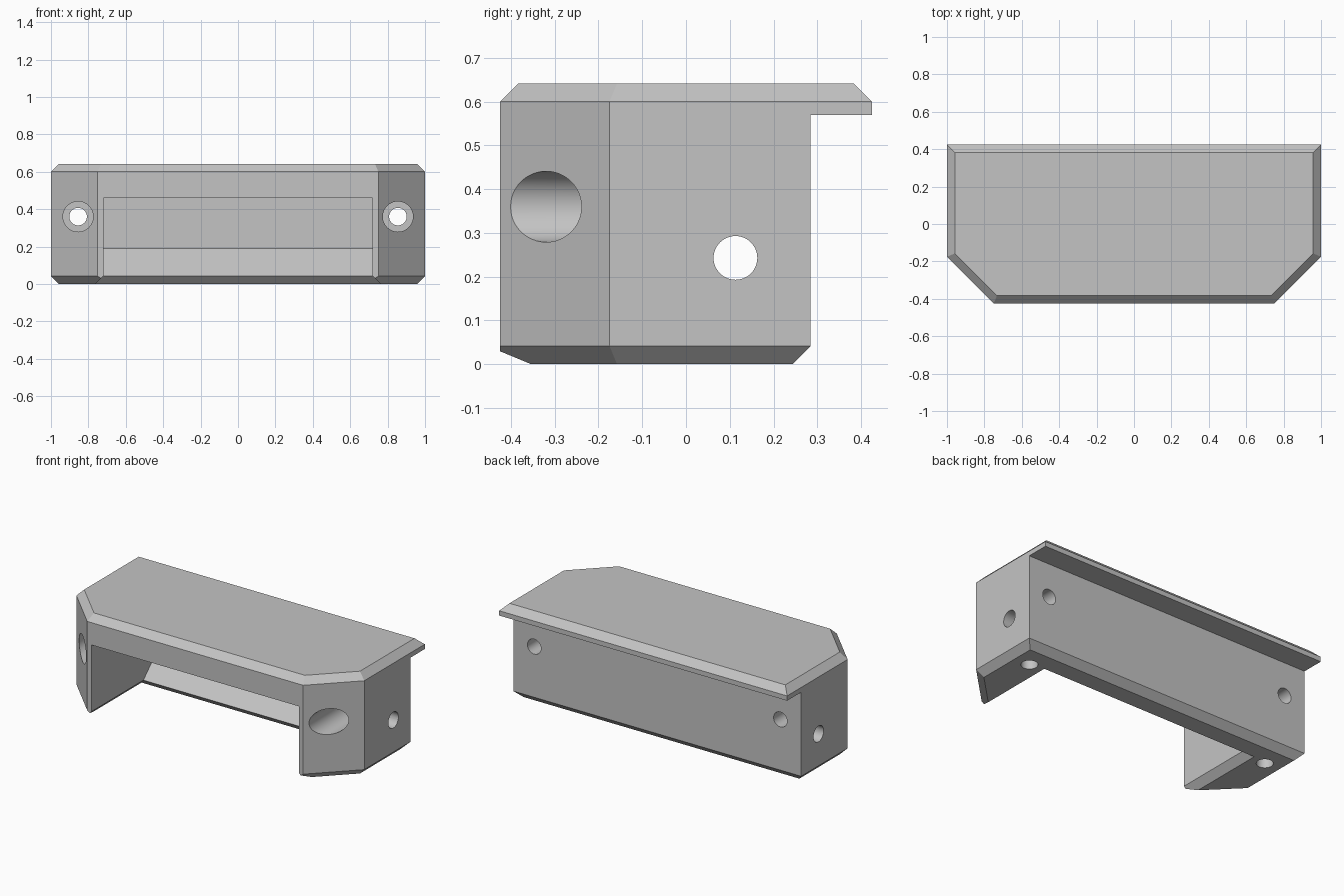
import bpy, bmesh
from mathutils import Vector, Matrix
from mathutils.geometry import intersect_line_line_2d, convex_hull_2d

if "Cube" in bpy.data.objects:
    bpy.data.objects.remove(bpy.data.objects["Cube"], do_unlink=True)

CH = 0.042          # chamfer size
BACK = 0.285        # rear face of the body
INNER = 0.72        # half width of the front opening

grey = bpy.data.materials.new("plain grey")
grey.use_nodes = True
colour = (0.55, 0.55, 0.55, 1)
grey.diffuse_color = colour
grey.node_tree.nodes["Principled BSDF"].inputs["Base Color"].default_value = colour


def make(name, bm):
    bmesh.ops.recalc_face_normals(bm, faces=bm.faces)
    mesh = bpy.data.meshes.new(name)
    bm.to_mesh(mesh)
    bm.free()
    ob = bpy.data.objects.new(name, mesh)
    bpy.context.collection.objects.link(ob)
    mesh.materials.append(grey)
    return ob


def loft(name, rings):
    """Closed solid through rings with equal point counts."""
    bm = bmesh.new()
    loops = [[bm.verts.new(p) for p in ring] for ring in rings]
    n = len(loops[0])
    for a, b in zip(loops, loops[1:]):
        for i in range(n):
            j = (i + 1) % n
            bm.faces.new((a[i], a[j], b[j], b[i]))
    bm.faces.new(loops[0])
    bm.faces.new(loops[-1])
    return make(name, bm)


def inset(points, dists):
    """Move each edge of a counter-clockwise outline inward by its distance."""
    pts = [Vector(p) for p in points]
    n = len(pts)
    lines = []
    for i in range(n):
        d = (pts[(i + 1) % n] - pts[i]).normalized()
        lines.append((pts[i] + Vector((-d.y, d.x)) * dists[i], d))
    result = []
    for i in range(n):
        (p, d), (q, e) = lines[i - 1], lines[i]
        t = (q - p).cross(e) / d.cross(e)
        result.append(p + d * t)
    return result


def level(points, z):
    return [(p[0], p[1], z) for p in points]


def prism_x(name, profile, half):
    return loft(name, [[(x, y, z) for y, z in profile] for x in (-half, half)])


def rod(name, start, end, radius):
    a, b = Vector(start), Vector(end)
    bm = bmesh.new()
    turn = (b - a).to_track_quat('Z', 'Y').to_matrix().to_4x4()
    bmesh.ops.create_cone(bm, cap_ends=True, segments=48, radius1=radius,
                          radius2=radius, depth=(b - a).length,
                          matrix=Matrix.Translation((a + b) / 2) @ turn)
    return make(name, bm)


def cut(target, cutter):
    cutter.hide_render = True
    mod = target.modifiers.new("cut", 'BOOLEAN')
    mod.operation = 'DIFFERENCE'
    mod.solver = 'EXACT'
    mod.object = cutter
    bpy.ops.object.select_all(action='DESELECT')
    bpy.context.view_layer.objects.active = target
    target.select_set(True)
    bpy.ops.object.modifier_apply(modifier=mod.name)
    bpy.data.objects.remove(cutter, do_unlink=True)


# Housing block with clipped front corners and chamfered rims
outline = [(-0.75, -0.425), (0.75, -0.425), (1, -0.175),
           (1, 0.425), (-1, 0.425), (-1, -0.175)]
bottom = inset(outline, [0, CH, CH, 0, CH, CH])
top = inset(outline, [CH] * 6)
housing = loft("bracket_housing", [level(bottom, 0), level(outline, CH),
                                   level(outline, 0.6), level(top, 0.642)])

# Rear step leaves an overhanging lip and a chamfered lower back edge
cut(housing, prism_x("rear_step_cutter", [
    (BACK, 0.57), (0.6, 0.57), (0.6, -0.1),
    (BACK - CH - 0.1, -0.1), (BACK, CH)], 1.3))

# Opening between the arms, with a sloped ledge on the rear wall
cut(housing, prism_x("opening_cutter", [
    (-0.6, -0.1), (-0.6, 0.46), (0.24, 0.46),
    (0.24, 0.19), (0.09, CH), (0.09, -0.1)], INNER))

# Chamfer around the lower rim of the opening
flare = CH + 0.1
rings = []
for z, grow in ((-0.1, flare), (CH, 0)):
    w, y = INNER + grow, 0.09 + grow
    rings.append([(-w, -0.7, z), (w, -0.7, z), (w, y, z), (-w, y, z)])
cut(housing, loft("rim_cutter", rings))

# Bolt holes with deep counterbores, and screw holes under each arm
for side in (-1, 1):
    x = 0.855 * side
    cut(housing, rod("bolt_cutter", (x, -0.7, 0.36), (x, 0.7, 0.36), 0.047))
    cut(housing, rod("counterbore_cutter", (x, -0.7, 0.36), (x, 0, 0.36), 0.081))
    cut(housing, rod("base_screw_cutter", (x, 0.113, -0.1), (x, 0.113, 0.243), 0.048))

# Cross hole through both arms
cut(housing, rod("cross_hole_cutter", (-1.3, 0.113, 0.243), (1.3, 0.113, 0.243), 0.05))

bpy.ops.object.select_all(action='DESELECT')
housing.select_set(True)
bpy.context.view_layer.objects.active = housing
bpy.ops.object.shade_smooth_by_angle(angle=0.4)
